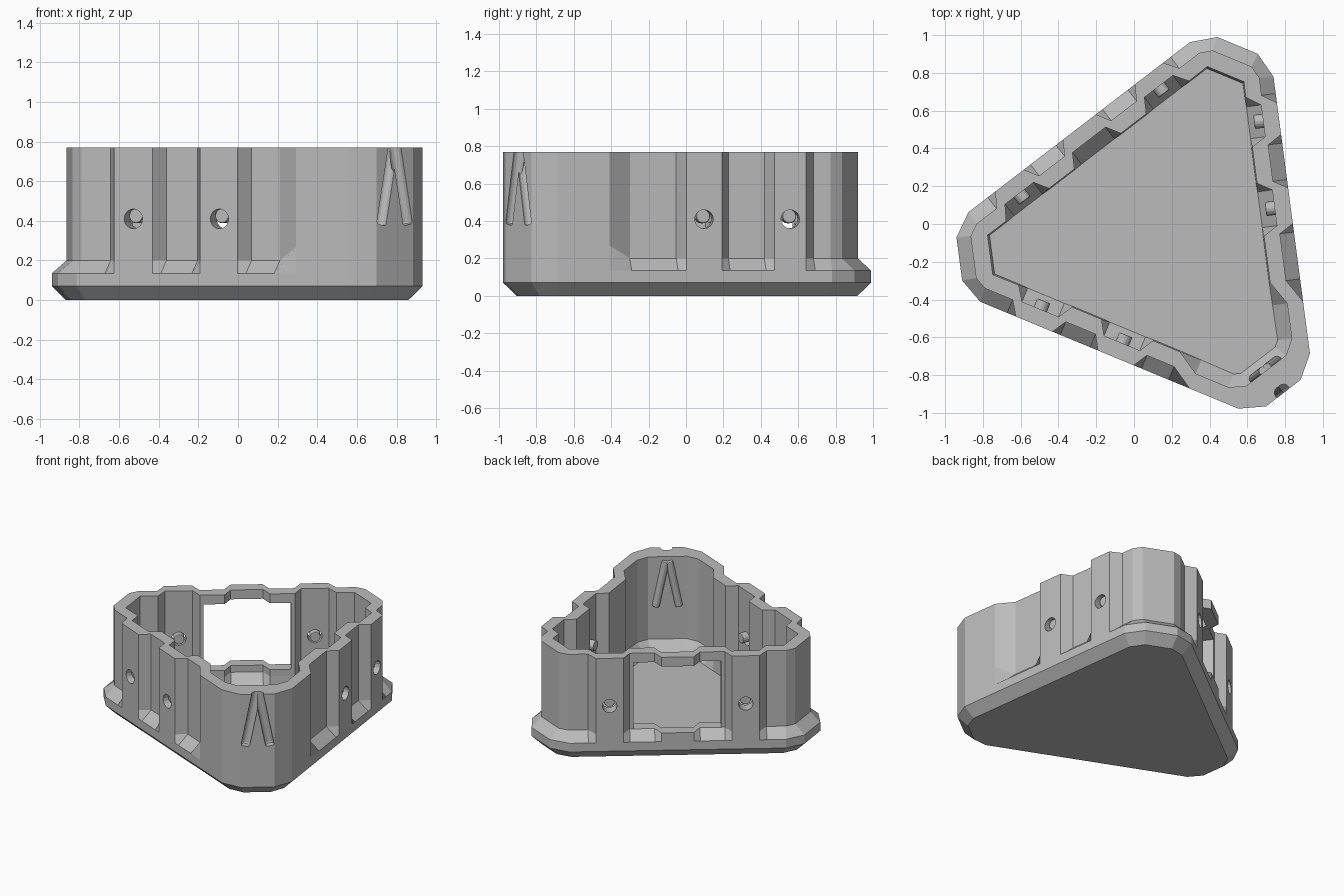
import bpy, bmesh
from math import cos, sin, radians
from mathutils import Vector

old = bpy.data.objects.get("Cube")
if old:
    bpy.data.objects.remove(old, do_unlink=True)

TURN, CX, CY = -52.5, 0.138, -0.045      # heading of the marked corner, centre
SIDE, TIP, BEVEL = 0.703, 1.072, 0.962   # distances of the outline's faces
STEP, WALL, TOP = 0.075, 0.085, 0.77

grey = bpy.data.materials.new("plain_grey")
grey.use_nodes = True
grey.diffuse_color = (0.5, 0.5, 0.5, 1)
grey.node_tree.nodes["Principled BSDF"].inputs["Base Color"].default_value = (0.5, 0.5, 0.5, 1)


def place(ang, dist, t, z):
    """Point at a distance along a heading, moved sideways by t."""
    a = radians(TURN + ang)
    return Vector((CX + dist * cos(a) - t * sin(a), CY + dist * sin(a) + t * cos(a), z))


def make(name, bm):
    bmesh.ops.recalc_face_normals(bm, faces=bm.faces)
    me = bpy.data.meshes.new(name)
    bm.to_mesh(me)
    bm.free()
    me.materials.append(grey)
    ob = bpy.data.objects.new(name, me)
    bpy.context.collection.objects.link(ob)
    return ob


def rod(name, p, q, r, sides=16, bevel=0.0):
    bm = bmesh.new()
    d = q - p
    bmesh.ops.create_cone(bm, cap_ends=True, segments=sides, radius1=r, radius2=r, depth=d.length)
    if bevel:
        rims = [e for e in bm.edges if abs(e.verts[0].co.z - e.verts[1].co.z) < 1e-4]
        bmesh.ops.bevel(bm, geom=rims, offset=bevel, segments=2, affect='EDGES', profile=0.5)
    bm.transform(d.to_track_quat('Z', 'Y').to_matrix().to_4x4())
    bmesh.ops.translate(bm, verts=bm.verts, vec=(p + q) / 2)
    return make(name, bm)


def cut(ob, cutter):
    mod = ob.modifiers.new("cut", 'BOOLEAN')
    mod.operation, mod.solver, mod.object = 'DIFFERENCE', 'EXACT', cutter
    bpy.context.view_layer.objects.active = ob
    bpy.ops.object.modifier_apply(modifier=mod.name)
    bpy.data.objects.remove(cutter, do_unlink=True)


# Wall waves along each side: (sideways position, recessed?)
def recess(a, b, wa=0.045, wb=0.045):
    return [(a, 0), (a + wa, 1), (b - wb, 1), (b, 0)]


def run_out(a):
    return [(a, 0), (a + 0.05, 1)]


def mirrored(profile):
    return [(-t, d) for t, d in reversed(profile)]


left_side = recess(-0.46, -0.045, 0.12) + recess(0.146, 0.43) + run_out(0.60)
front_side = mirrored(recess(-0.46, -0.14, 0.12) + recess(0.065, 0.325) + run_out(0.535))
half = recess(0.11, 0.37) + run_out(0.56)
rear_side = mirrored(half) + half
sides = {60: left_side, 180: rear_side, 300: front_side}


def corner(ang, tip, bevel, side):
    """Four points of a blunted corner, each face moved in by its own offset."""
    c, s = cos(radians(33)), sin(radians(33))
    u, e, f = TIP - tip, BEVEL - bevel, SIDE - side
    v1 = (e - u * c) / s
    # bevel face meets side face
    c2, s2 = cos(radians(60)), sin(radians(60))
    det = c * s2 - s * c2
    u2, v2 = (e * s2 - f * s) / det, (c * f - c2 * e) / det
    return [(ang, u2, -v2), (ang, u, -v1), (ang, u, v1), (ang, u2, v2)]


def loop(marked, others, full, deep, z, raised=None):
    """Closed ring: offsets for the marked corner, other corners and sides."""
    pts = []
    for ang in (0, 120, 240):
        pts += [place(a, d, t, z) for a, d, t in corner(ang, *(marked if ang == 0 else others))]
        for t, d in sides[ang + 60]:
            high = raised and ang != 120 and d == 0 and abs(abs(t) - 0.46) < 0.001
            pts.append(place(ang + 60, SIDE - (deep if d else full), t, raised if high else z))
    return pts


# Tray body: rings run up the outside, over the rim and down to the floor
flush, foot = (0, 0, 0), (0.07, 0.07, 0.07)
outer = (flush, (STEP, 0.065, STEP), 0, STEP)
inner = ((0.15, 0.117, WALL), (0.165, 0.13, 0.158), WALL, WALL + STEP)
floor = ((0.22, 0.185, 0.16), (0.175, 0.14, 0.165), 0.163, 0.165)
rings = [
    loop(foot, foot, 0.07, 0.07, 0),
    loop(flush, flush, 0, 0, 0.07),
    loop(flush, flush, 0, 0, 0.135),
    loop(*outer, 0.20, raised=0.27),
    loop(*outer, TOP),
    loop(*inner, TOP),
    loop(*inner, 0.15),
    loop(*floor, 0.07),
]
bm = bmesh.new()
rows = [[bm.verts.new(p) for p in ring] for ring in rings]
n = len(rows[0])
for lo, hi in zip(rows, rows[1:]):
    for i in range(n):
        j = (i + 1) % n
        bm.faces.new((lo[i], lo[j], hi[j], hi[i]))
bm.faces.new(rows[0][::-1])
bm.faces.new(rows[-1])
bmesh.ops.triangulate(bm, faces=[f for f in bm.faces if len(f.verts) > 4])
body = make("tray_body", bm)

# Rear window
bm = bmesh.new()
window = [[bm.verts.new(place(180, d, t, z)) for d, t in
           ((0.4, -0.3), (0.9, -0.3), (0.9, 0.3), (0.4, 0.3))] for z in (0.2, 0.70)]
bm.faces.new(window[0])
bm.faces.new(window[1])
for i in range(4):
    j = (i + 1) % 4
    bm.faces.new((window[0][i], window[0][j], window[1][j], window[1][i]))
cut(body, make("window_cutter", bm))

# Round holes, each with a loose peg
holes = {60: (0.05, 0.515), 180: (-0.465, 0.465), 300: (-0.43, 0.04)}
for ang, spots in holes.items():
    for t in spots:
        cut(body, rod("hole_cutter", place(ang, 0.5, t, 0.41), place(ang, 0.8, t, 0.41), 0.05))
        rod("peg", place(ang, 0.57, t, 0.425), place(ang, 0.672, t, 0.425), 0.037, bevel=0.006)

# Arrow mark on the corner: grooves outside, round ribs inside
for s in (-1, 1):
    cut(body, rod("groove_cutter", place(0, 1.06, s * 0.085, 0.38),
                  place(0, 1.06, s * 0.004, 0.80), 0.032, bevel=0.012))
    rod("arrow_rib", place(0, 0.915, s * 0.08, 0.40),
        place(0, 0.915, s * 0.012, 0.74), 0.026, 12, bevel=0.008)
